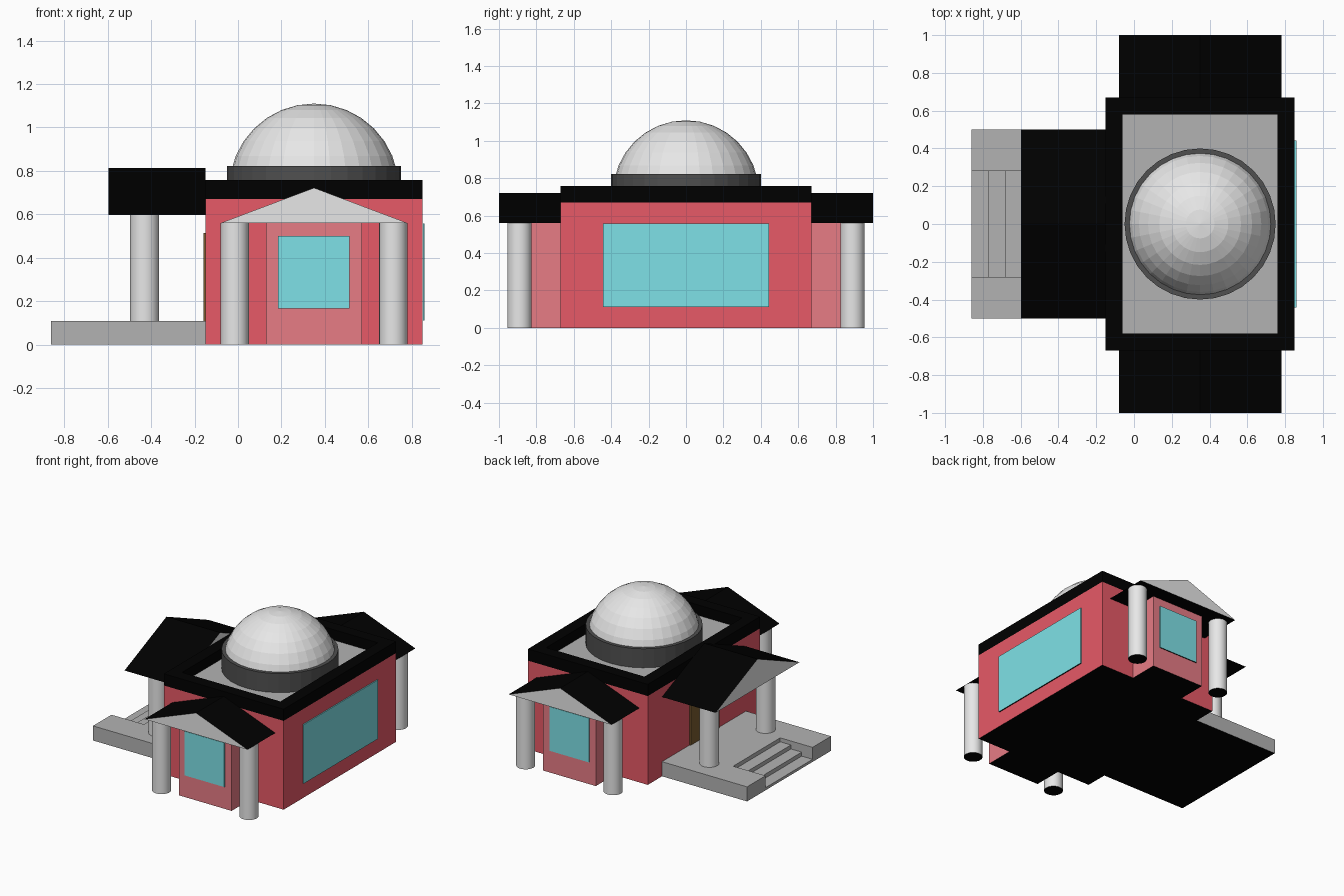
import bpy, bmesh, math
from mathutils import Matrix, Vector

if "Cube" in bpy.data.objects:
    bpy.data.objects.remove(bpy.data.objects["Cube"])


def material(name, r, g, b):
    m = bpy.data.materials.new(name)
    m.diffuse_color = (r, g, b, 1)
    m.use_nodes = True
    m.node_tree.nodes["Principled BSDF"].inputs["Base Color"].default_value = m.diffuse_color
    return m


WHITE = material("off white", 0.8, 0.8, 0.8)
STONE = material("stone grey", 0.45, 0.45, 0.45)
DARK = material("dark grey", 0.08, 0.08, 0.08)
BLACK = material("roof black", 0, 0, 0)
RED = material("wall red", 0.8, 0.1, 0.135)
PINK = material("wall pink", 0.8, 0.2, 0.235)
TEAL = material("glass teal", 0.21, 0.755, 0.8)
BROWN = material("door brown", 0.2, 0.11, 0.03)


def finish(name, bm, *mats, black_base=False):
    bmesh.ops.recalc_face_normals(bm, faces=bm.faces)
    if black_base:  # undersides are black
        mats = (*mats, BLACK)
        bm.normal_update()
        for f in bm.faces:
            if f.normal.z < -0.9:
                f.material_index = len(mats) - 1
    me = bpy.data.meshes.new(name)
    bm.to_mesh(me)
    bm.free()
    for m in mats:
        me.materials.append(m)
    ob = bpy.data.objects.new(name, me)
    bpy.context.collection.objects.link(ob)
    return ob


def box_mesh(lo, hi):
    bm = bmesh.new()
    lo, hi = Vector(lo), Vector(hi)
    bmesh.ops.create_cube(bm, size=1, matrix=Matrix.Translation((lo + hi) / 2)
                          @ Matrix.Diagonal((*(hi - lo), 1)))
    return bm


def box(name, lo, hi, mat):
    return finish(name, box_mesh(lo, hi), mat, black_base=True)


def cylinder(name, x, y, r, z0, z1, mat, sides=32):
    bm = bmesh.new()
    bmesh.ops.create_cone(bm, cap_ends=True, segments=sides, radius1=r, radius2=r, depth=z1 - z0,
                          matrix=Matrix.Translation((x, y, (z0 + z1) / 2)))
    return finish(name, bm, mat, black_base=True)


def smooth(ob):
    bpy.ops.object.select_all(action='DESELECT')
    bpy.context.view_layer.objects.active = ob
    ob.select_set(True)
    bpy.ops.object.shade_smooth_by_angle(angle=math.radians(35))


def extrusion(points, direction):
    """Closed prism from a flat outline."""
    bm = bmesh.new()
    face = bm.faces.new([bm.verts.new(p) for p in points])
    ext = bmesh.ops.extrude_face_region(bm, geom=[face], use_keep_orig=True)
    moved = [v for v in ext["geom"] if isinstance(v, bmesh.types.BMVert)]
    bmesh.ops.translate(bm, verts=moved, vec=direction)
    return bm


def gable_roof(name, points, direction):
    """Black roof prism with off-white triangular ends."""
    bm = extrusion(points, direction)
    for f in bm.faces:
        f.material_index = 1 if len(f.verts) == 3 else 0
    finish(name, bm, BLACK, WHITE)


# Main hall walls
box("hall_walls", (-0.15, -0.67, 0), (0.85, 0.67, 0.67), RED)

# Parapet with sunken roof floor
bm = box_mesh((-0.15, -0.67, 0.67), (0.85, 0.67, 0.758))
bm.normal_update()
top = max(bm.faces, key=lambda f: f.calc_center_median().z)
bmesh.ops.inset_individual(bm, faces=[top], thickness=0.09, use_even_offset=True)
ext = bmesh.ops.extrude_face_region(bm, geom=[top])
bmesh.ops.translate(bm, vec=(0, 0, -0.078),
                    verts=[v for v in ext["geom"] if isinstance(v, bmesh.types.BMVert)])
for f in [g for g in ext["geom"] if isinstance(g, bmesh.types.BMFace)]:
    f.material_index = 1
if top.is_valid:
    bmesh.ops.delete(bm, geom=[top], context='FACES_ONLY')
finish("parapet_roof", bm, BLACK, STONE)

# Dome on its drum
cylinder("dome_drum", 0.35, 0, 0.4, 0.68, 0.823, DARK)
bm = bmesh.new()
bmesh.ops.create_uvsphere(bm, u_segments=32, v_segments=16, radius=0.39,
                          matrix=Matrix.Translation((0.35, 0, 0.72)))
bmesh.ops.bisect_plane(bm, geom=bm.verts[:] + bm.edges[:] + bm.faces[:],
                       plane_co=(0, 0, 0.82), plane_no=(0, 0, 1), clear_inner=True)
finish("dome", bm, WHITE)

# Front and back bays, each with window, columns and gable
for s, side in ((-1, "front"), (1, "back")):
    def span(a, b):
        return sorted((s * a, s * b))
    y0, y1 = span(0.67, 0.89)
    box(side + "_bay", (0.13, y0, 0), (0.57, y1, 0.56), PINK)
    y0, y1 = span(0.889, 0.897)
    box(side + "_window", (0.183, y0, 0.167), (0.513, y1, 0.5), TEAL)
    for x in (-0.015, 0.715):
        smooth(cylinder(side + "_column", x, s * 0.89, 0.065, 0, 0.56, WHITE))
    gable_roof(side + "_gable_roof",
               [(-0.08, s, 0.56), (0.78, s, 0.56), (0.35, s, 0.722)], (0, -s * 0.33, 0))

# Large window on the right wall
box("side_window", (0.851, -0.443, 0.112), (0.859, 0.443, 0.557), TEAL)

# Entrance porch: platform with sunken steps
outline = [(-0.86, 0), (-0.86, 0.02), (-0.77, 0.02), (-0.77, 0.05), (-0.68, 0.05),
           (-0.68, 0.08), (-0.59, 0.08), (-0.59, 0.11), (-0.15, 0.11), (-0.15, 0)]
finish("porch_steps", extrusion([(x, -0.28, z) for x, z in outline], (0, 0.56, 0)), STONE,
       black_base=True)
for s in (-1, 1):
    y0, y1 = sorted((s * 0.28, s * 0.5))
    box("porch_platform_side", (-0.86, y0, 0), (-0.15, y1, 0.11), STONE)
    smooth(cylinder("porch_column", -0.43, s * 0.335, 0.067, 0.11, 0.6, WHITE))

# Porch roof and door
gable_roof("porch_roof", [(-0.597, -0.5, 0.598), (-0.597, 0.5, 0.598), (-0.597, 0, 0.813)],
           (0.447, 0, 0))
box("door", (-0.159, -0.17, 0.11), (-0.15, 0.17, 0.515), BROWN)
